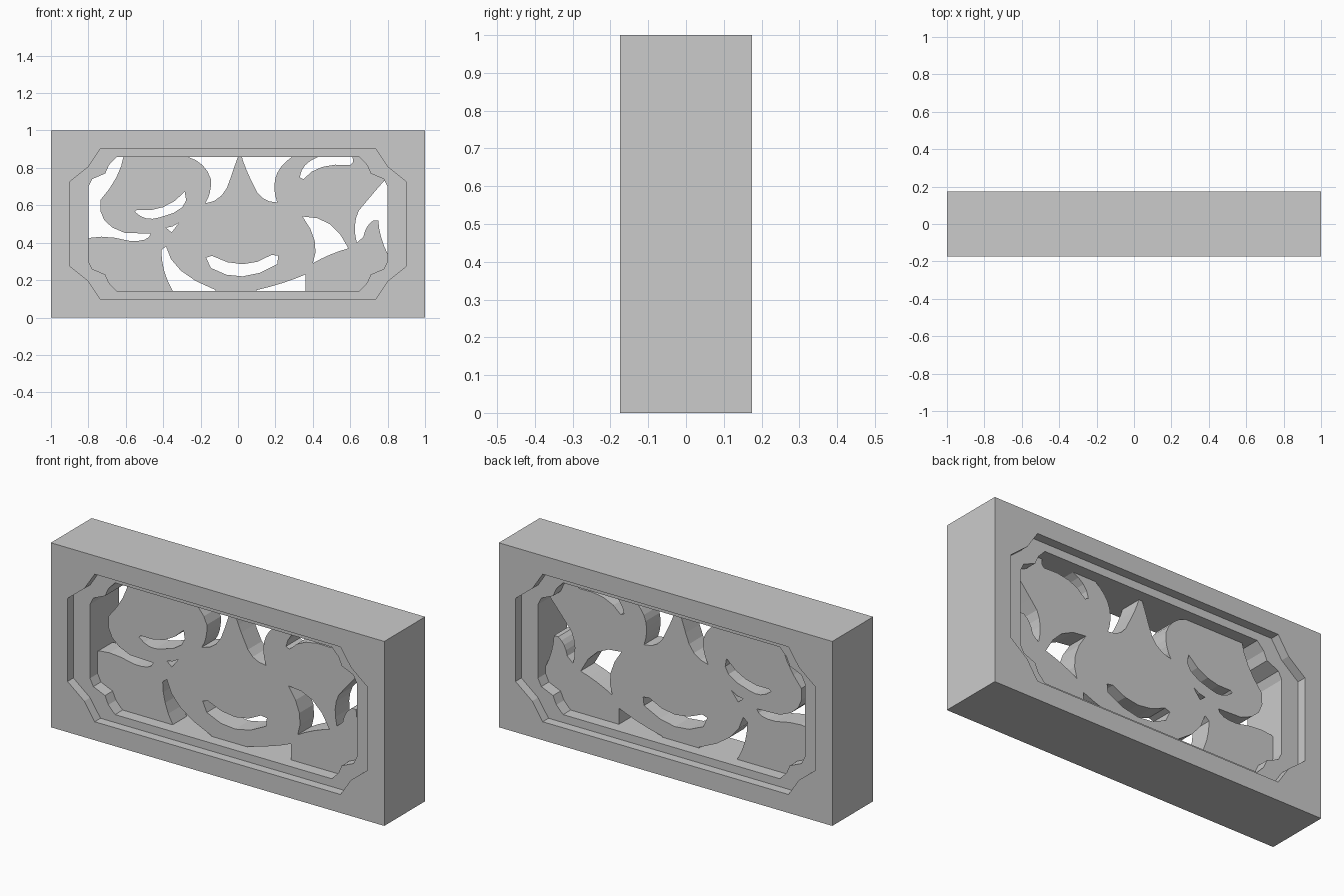
import bpy, bmesh

if "Cube" in bpy.data.objects:
    bpy.data.objects.remove(bpy.data.objects["Cube"])

MID_Z = 0.5


def prisms(name, outlines, y0, y1):
    """One mesh object holding x-z outlines extruded from y0 to y1."""
    bm = bmesh.new()
    for pts in outlines:
        face = bm.faces.new([bm.verts.new((x, y0, z)) for x, z in pts])
        res = bmesh.ops.extrude_face_region(bm, geom=[face])
        verts = [g for g in res["geom"] if isinstance(g, bmesh.types.BMVert)]
        bmesh.ops.translate(bm, verts=verts, vec=(0, y1 - y0, 0))
    bmesh.ops.recalc_face_normals(bm, faces=bm.faces)
    mesh = bpy.data.meshes.new(name)
    bm.to_mesh(mesh)
    bm.free()
    obj = bpy.data.objects.new(name, mesh)
    bpy.context.collection.objects.link(obj)
    return obj


def cut(target, cutter):
    """Subtract cutter from target, then discard the cutter."""
    mod = target.modifiers.new("cut", "BOOLEAN")
    mod.operation, mod.solver, mod.object = "DIFFERENCE", "EXACT", cutter
    bpy.context.view_layer.objects.active = target
    bpy.ops.object.modifier_apply(modifier=mod.name)
    bpy.data.objects.remove(cutter)


def mirrored(quarter):
    """Full outline from its upper right corner points."""
    half = quarter + [(-x, z) for x, z in reversed(quarter)]
    full = half + [(x, -z) for x, z in reversed(half)]
    return [(x, MID_Z + z) for x, z in full]


def curved(path, steps=4):
    """Closed outline: corner, bow point (None = straight), corner, bow..."""
    pts = []
    for i in range(0, len(path), 2):
        a, m, b = path[i], path[i + 1], path[(i + 2) % len(path)]
        pts.append(a)
        if m:
            for k in range(1, steps):
                t = k / steps
                wa, wm, wb = (1 - t) * (1 - 2 * t), 4 * t * (1 - t), t * (2 * t - 1)
                pts.append(tuple(wa * a[j] + wm * m[j] + wb * b[j] for j in (0, 1)))
    return pts


# Stepped frame: notched recess on both faces, smaller opening right through
recess = mirrored([(0.9, 0.225), (0.8, 0.305), (0.737, 0.4)])
opening = mirrored([(0.8, 0.2), (0.78, 0.24), (0.71, 0.27),
                    (0.69, 0.315), (0.65, 0.357)])
frame = prisms("frame", [[(-1, 0), (1, 0), (1, 1), (-1, 1)]], -0.175, 0.175)
for y0, y1 in ((-0.3, -0.125), (0.125, 0.3)):
    cut(frame, prisms("recess_cutter", [recess], y0, y1))
cut(frame, prisms("opening_cutter", [opening], -0.3, 0.3))

# Pierced panel; border holes run past the panel edge
panel = prisms("pierced_panel", [opening], -0.06, 0.06)
left_scroll = [(-0.61, 0.87), (-0.65, 0.75), (-0.734, 0.63), (-0.715, 0.52),
               (-0.606, 0.453), None, (-0.467, 0.448), (-0.5, 0.416),
               (-0.58, 0.41), (-0.73, 0.432), (-0.83, 0.41), None,
               (-0.83, 0.9), None, (-0.61, 0.9), None]
left_crescent = [(-0.285, 0.672), (-0.297, 0.59), (-0.42, 0.535), (-0.49, 0.53),
                 (-0.552, 0.565), None, (-0.54, 0.575), (-0.40, 0.59)]
small_chip = [(-0.315, 0.507), None, (-0.355, 0.455), None,
              (-0.385, 0.48), None, (-0.35, 0.487), None]
top_left_gap = [(-0.27, 0.86), (-0.19, 0.815), (-0.145, 0.74), (-0.15, 0.67),
                (-0.175, 0.61), (-0.09, 0.65), (-0.04, 0.745), (-0.018, 0.81),
                (0, 0.86), None, (0, 0.9), None, (-0.27, 0.9), None]
top_right_gap = [(0.02, 0.86), (0.045, 0.79), (0.08, 0.715), (0.13, 0.64),
                 (0.21, 0.615), (0.195, 0.68), (0.2, 0.745), (0.23, 0.805),
                 (0.29, 0.86), None, (0.29, 0.9), None, (0.02, 0.9), None]
right_hook = [(0.43, 0.86), (0.36, 0.815), (0.33, 0.75), None,
              (0.35, 0.74), (0.45, 0.805), (0.6, 0.815), None,
              (0.615, 0.83), None, (0.61, 0.9), None, (0.43, 0.9), None]
right_scroll = [(0.83, 0.76), None, (0.785, 0.735), (0.72, 0.66),
                (0.645, 0.57), (0.625, 0.49), (0.635, 0.4), None,
                (0.67, 0.43), (0.69, 0.485), (0.725, 0.52), None,
                (0.75, 0.52), (0.765, 0.43), (0.8, 0.34), None, (0.83, 0.34), None]
right_wedge = [(0.345, 0.54), (0.49, 0.5), (0.59, 0.37), (0.49, 0.335),
               (0.4, 0.29), (0.41, 0.41)]
lower_crescent = [(-0.17, 0.32), None, (-0.14, 0.33), (0.025, 0.285),
                  (0.18, 0.335), None, (0.215, 0.33), None,
                  (0.21, 0.285), (0.025, 0.22), (-0.145, 0.265), None]
bottom_left_gap = [(-0.385, 0.38), (-0.305, 0.25), (-0.12, 0.147), None,
                   (-0.12, 0.1), None, (-0.35, 0.1), None,
                   (-0.35, 0.145), (-0.395, 0.25), (-0.41, 0.36), None]
bottom_right_gap = [(0.36, 0.23), (0.24, 0.185), (0.1, 0.147), None,
                    (0.1, 0.1), None, (0.36, 0.1), None]
holes = [left_scroll, left_crescent, small_chip, top_left_gap, top_right_gap,
         right_hook, right_scroll, right_wedge, lower_crescent,
         bottom_left_gap, bottom_right_gap]
for hole in holes:
    cut(panel, prisms("hole_cutter", [curved(hole)], -0.2, 0.2))
